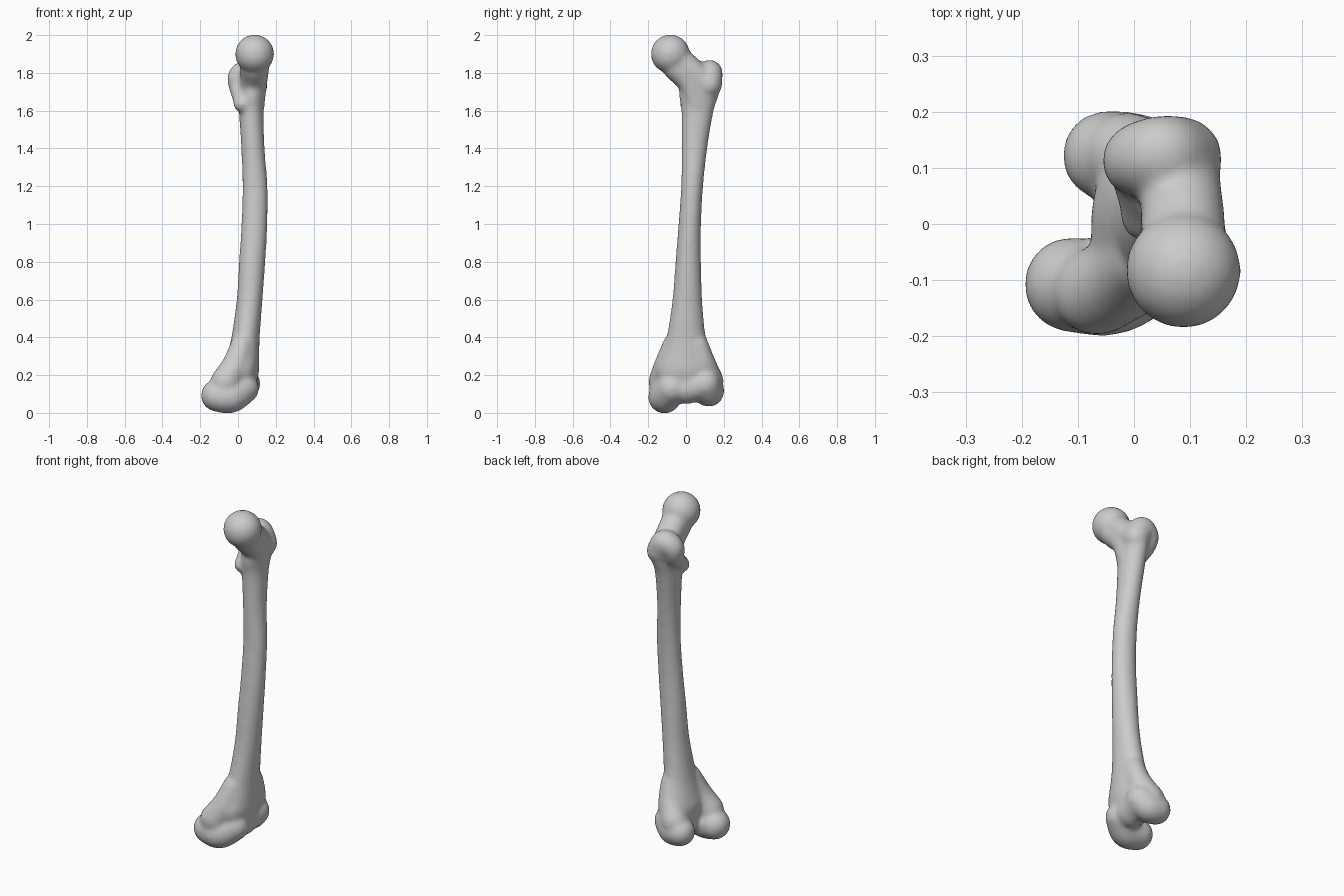
import bpy, bmesh, math
from mathutils import Vector, Matrix

cube = bpy.data.objects.get("Cube")
if cube:
    bpy.data.objects.remove(cube)

VOXEL = 0.01
SIDES = 32
GROW = 0.003  # allowance for the softening pass


def spline(rows, steps):
    """Catmull-Rom interpolation through rows of numbers."""
    rows = [Vector(r) for r in rows]
    out = []
    for i in range(len(rows) - 1):
        a, b, c = rows[max(i - 1, 0)], rows[i], rows[i + 1]
        d = rows[min(i + 2, len(rows) - 1)]
        for s in range(steps):
            t = s / steps
            out.append(0.5 * (2 * b + (c - a) * t + (2 * a - 5 * b + 4 * c - d) * t * t
                              + (3 * b - a - 3 * c + d) * t ** 3))
    return out + [rows[-1]]


def swell(bm, points, steps=7):
    """Rounded mass: spheres strung along a path of (x, y, z, radius)."""
    for x, y, z, r in spline(points, steps):
        bmesh.ops.create_icosphere(bm, subdivisions=3, radius=r,
                                   matrix=Matrix.Translation((x, y, z)))


def loft(bm, heights, spans, steps=4):
    """Oval tube; each span is (x min, x max, y min, y max) at its height."""
    zs = spline([(h, 0) for h in heights], steps)
    rings = []
    for z, (x0, x1, y0, y1) in zip(zs, spline(spans, steps)):
        ring = []
        for k in range(SIDES):
            a = math.tau * k / SIDES
            ring.append(bm.verts.new(((x0 + x1) / 2 + ((x1 - x0) / 2 + GROW) * math.cos(a),
                                      (y0 + y1) / 2 + ((y1 - y0) / 2 + GROW) * math.sin(a),
                                      z[0])))
        rings.append(ring)
    for low, high in zip(rings, rings[1:]):
        for k in range(SIDES):
            n = (k + 1) % SIDES
            bm.faces.new((low[k], low[n], high[n], high[k]))
    bm.faces.new(rings[0][::-1])
    bm.faces.new(rings[-1])


bm = bmesh.new()

# Shaft, flaring toward the knee
loft(bm,
     [0.14, 0.22, 0.3, 0.4, 0.6, 0.8, 1.0, 1.2, 1.4, 1.6, 1.7, 1.8],
     [(-0.06, 0.09, -0.13, 0.13), (-0.075, 0.108, -0.155, 0.15),
      (-0.056, 0.11, -0.13, 0.13), (-0.032, 0.112, -0.1, 0.102),
      (-0.004, 0.127, -0.069, 0.083), (0.008, 0.142, -0.053, 0.077),
      (0.021, 0.153, -0.037, 0.077), (0.026, 0.154, -0.023, 0.088),
      (0.02, 0.138, -0.02, 0.11), (0.008, 0.133, -0.022, 0.144),
      (0.01, 0.14, -0.035, 0.175), (0.03, 0.13, 0.0, 0.17)])

# Ball head, and a neck with a deep web running down into the shaft
swell(bm, [(0.088, -0.083, 1.9, 0.104)], 1)
swell(bm, [(0.088, -0.05, 1.87, 0.08), (0.086, 0.03, 1.805, 0.075),
           (0.08, 0.1, 1.74, 0.073)])
swell(bm, [(0.088, -0.045, 1.83, 0.078), (0.084, 0.025, 1.75, 0.072),
           (0.075, 0.06, 1.62, 0.065)])

# Greater trochanter, crest and lesser trochanter
swell(bm, [(0.085, 0.118, 1.74, 0.074), (0.052, 0.125, 1.8, 0.07),
           (0.009, 0.115, 1.775, 0.066), (0.008, 0.1, 1.72, 0.055),
           (0.015, 0.05, 1.67, 0.046), (0.02, 0.012, 1.635, 0.045)])

# Flares from the shaft down to the medial and lateral epicondyles
swell(bm, [(0.02, -0.065, 0.36, 0.06), (-0.015, -0.098, 0.25, 0.072),
           (-0.066, -0.12, 0.165, 0.08)])
swell(bm, [(0.05, 0.06, 0.36, 0.06), (0.035, 0.09, 0.26, 0.069),
           (-0.01, 0.122, 0.17, 0.078)])

# Medial and lateral condyles with the groove between them
swell(bm, [(0.03, -0.075, 0.13, 0.082), (-0.04, -0.112, 0.085, 0.087),
           (-0.111, -0.108, 0.092, 0.086)])
swell(bm, [(0.038, 0.1, 0.155, 0.082), (0.0, 0.118, 0.115, 0.081),
           (-0.048, 0.122, 0.118, 0.081)])
swell(bm, [(0.028, 0.06, 0.145, 0.083), (0.018, 0.0, 0.132, 0.087)])

mesh = bpy.data.meshes.new("thigh_bone")
bm.to_mesh(mesh)
bm.free()
bone = bpy.data.objects.new("thigh_bone", mesh)
bpy.context.collection.objects.link(bone)

# Plain grey bone material
grey = bpy.data.materials.new("bone_grey")
grey.use_nodes = True
colour = (0.6, 0.6, 0.6, 1)
grey.diffuse_color = colour
grey.node_tree.nodes["Principled BSDF"].inputs["Base Color"].default_value = colour
mesh.materials.append(grey)

# Fuse the masses into one smooth skin
fuse = bone.modifiers.new("fuse", 'REMESH')
fuse.mode = 'VOXEL'
fuse.voxel_size = VOXEL
fuse.use_smooth_shade = True
soften = bone.modifiers.new("soften", 'SMOOTH')
soften.factor = 0.5
soften.iterations = 18
